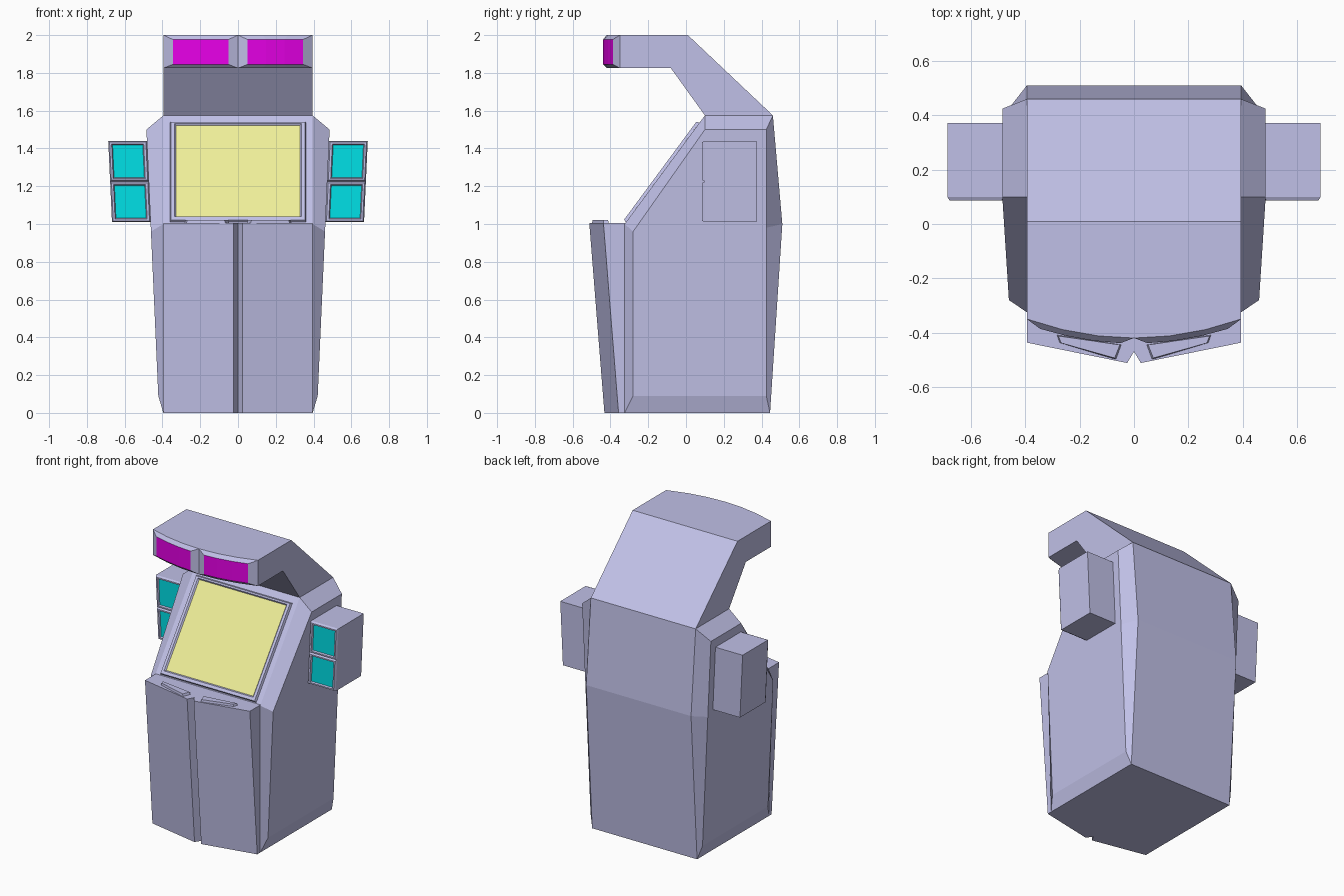
import bpy, bmesh

if "Cube" in bpy.data.objects:
    bpy.data.objects.remove(bpy.data.objects["Cube"])


def material(name, rgb):
    m = bpy.data.materials.new(name)
    m.diffuse_color = (*rgb, 1)
    m.use_nodes = True
    m.node_tree.nodes["Principled BSDF"].inputs["Base Color"].default_value = m.diffuse_color
    return m


BODY = material("body_blue", (0.53, 0.53, 0.80))
MAGENTA = material("magenta_panel", (0.80, 0.0, 0.80))
CYAN = material("cyan_grille", (0.0, 0.75, 0.80))
YELLOW = material("yellow_screen", (0.87, 0.87, 0.32))


def loft(name, loops, face_mat=None, strip=False):
    """Join equal-length loops with quads and cap both ends; face_mat colours the last cap."""
    bm = bmesh.new()
    rings = [[bm.verts.new(p) for p in loop] for loop in loops]
    n = len(rings[0])
    for a, b in zip(rings, rings[1:]):
        for i in range(n):
            j = (i + 1) % n
            bm.faces.new((a[i], a[j], b[j], b[i]))
    for ring, idx in ((rings[0], 0), (rings[-1], 1 if face_mat else 0)):
        if strip:
            caps = [(ring[i], ring[i + 1], ring[n - 2 - i], ring[n - 1 - i]) for i in range(n // 2 - 1)]
        else:
            caps = [ring]
        for c in caps:
            bm.faces.new(c).material_index = idx
    bmesh.ops.recalc_face_normals(bm, faces=bm.faces)
    me = bpy.data.meshes.new(name)
    bm.to_mesh(me)
    bm.free()
    me.materials.append(BODY)
    if face_mat:
        me.materials.append(face_mat)
    ob = bpy.data.objects.new(name, me)
    bpy.context.collection.objects.link(ob)
    return ob


W = 0.395                                   # half width of the core cabinet


def hood_y(x):
    return -0.42 + 0.07 * (x / W) ** 2


# Core cabinet: side profile swept across x, with a bowed hood front
def profile(x):
    f = hood_y(x)
    pts = [(-0.325, 0), (-0.325, 1.0), (0.10, 1.575), (-0.08, 1.825), (f, 1.825), (f, 2.0),
           (0.01, 2.0), (0.46, 1.575), (0.51, 1.0), (0.445, 0)]
    return [(x, y, z) for y, z in pts]


loft("cabinet", [profile(W * i / 3) for i in range(-3, 4)])


# Marquee: two bowed panels standing off the hood front
def marquee_loop(s, x0, x1, z0, z1, out):
    xs = [x0 + (x1 - x0) * i / 3 for i in range(4)]
    low = [(s * x, hood_y(x) - out, z0) for x in xs]
    return low + [(x, y, z1) for x, y, _ in reversed(low)]


# Speaker outline: sheared to follow the leaning side wall
def speaker_loop(s, x0, x1, z0, z1, y):
    def lean(z):
        return (z - 1.44) * 0.046
    return [(s * (x + lean(z)), y, z) for x, z in ((x0, z0), (x1, z0), (x1, z1), (x0, z1))]


for s, side in ((-1, "left"), (1, "right")):
    loft(side + "_marquee", [marquee_loop(s, 0, W, 1.825, 2.0, 0),
                             marquee_loop(s, 0.05, 0.345, 1.845, 1.977, 0.02)], MAGENTA, True)

    # Bevelled side wall, thicker toward the top
    outer = [(-0.325, 0), (-0.325, 1.0), (0.10, 1.575), (0.46, 1.575), (0.51, 1.0), (0.445, 0)]
    inner = [(-0.28, 0.09), (-0.28, 0.96), (0.10, 1.50), (0.425, 1.50), (0.425, 0.98), (0.425, 0.09)]
    loft(side + "_side_wall", [[(s * W, y, z) for y, z in outer],
                               [(s * (0.422 + (z - 0.09) * 0.0447), y, z) for y, z in inner]])

    # Speaker box with two framed grilles
    loft(side + "_speaker_box", [speaker_loop(s, 0.46, 0.687, 1.01, 1.44, y) for y in (0.372, 0.10)])
    for tag, z0, z1 in (("lower", 1.01, 1.225), ("upper", 1.225, 1.44)):
        loft(f"{side}_{tag}_grille", [
            speaker_loop(s, 0.48, 0.687, z0, z1, 0.10),
            speaker_loop(s, 0.488, 0.680, z0 + 0.007, z1 - 0.007, 0.086),
            speaker_loop(s, 0.500, 0.670, z0 + 0.016, z1 - 0.016, 0.086),
            speaker_loop(s, 0.505, 0.665, z0 + 0.021, z1 - 0.021, 0.096)], CYAN)

    # Control pad on the console
    pad = [(0.045, -0.445), (0.065, -0.50), (0.275, -0.437), (0.285, -0.408)]
    cx, cy = 0.168, -0.447
    loft(side + "_control_pad", [
        [(s * x, y, 1.0) for x, y in pad],
        [(s * (cx + (x - cx) * 0.94), cy + (y - cy) * 0.88, 1.02) for x, y in pad]])

# Front console: two angled doors meeting at a centre groove, leaning forward
half = [(0.025, -0.512), (W, -0.437)]


def console_loop(z, shift):
    right = [(x, y + shift, z) for x, y in half] + [(W, -0.32, z)]
    return [(0, -0.47 + shift, z)] + right + [(-x, y, h) for x, y, h in reversed(right)]


loft("console", [console_loop(0, 0.08), console_loop(1.005, 0)])


# Screen: raised frame with sunken display on the sloped face
def screen_loop(w, t0, t1, h):
    return [(x, -0.325 + 0.594 * t - 0.804 * h, 1.0 + 0.804 * t + 0.594 * h)
            for x, t in ((-w, t0), (w, t0), (w, t1), (-w, t1))]


loft("screen", [screen_loop(0.36, 0.012, 0.668, 0), screen_loop(0.354, 0.016, 0.660, 0.016),
                screen_loop(0.336, 0.036, 0.650, 0.016), screen_loop(0.328, 0.044, 0.644, 0.007)], YELLOW)
